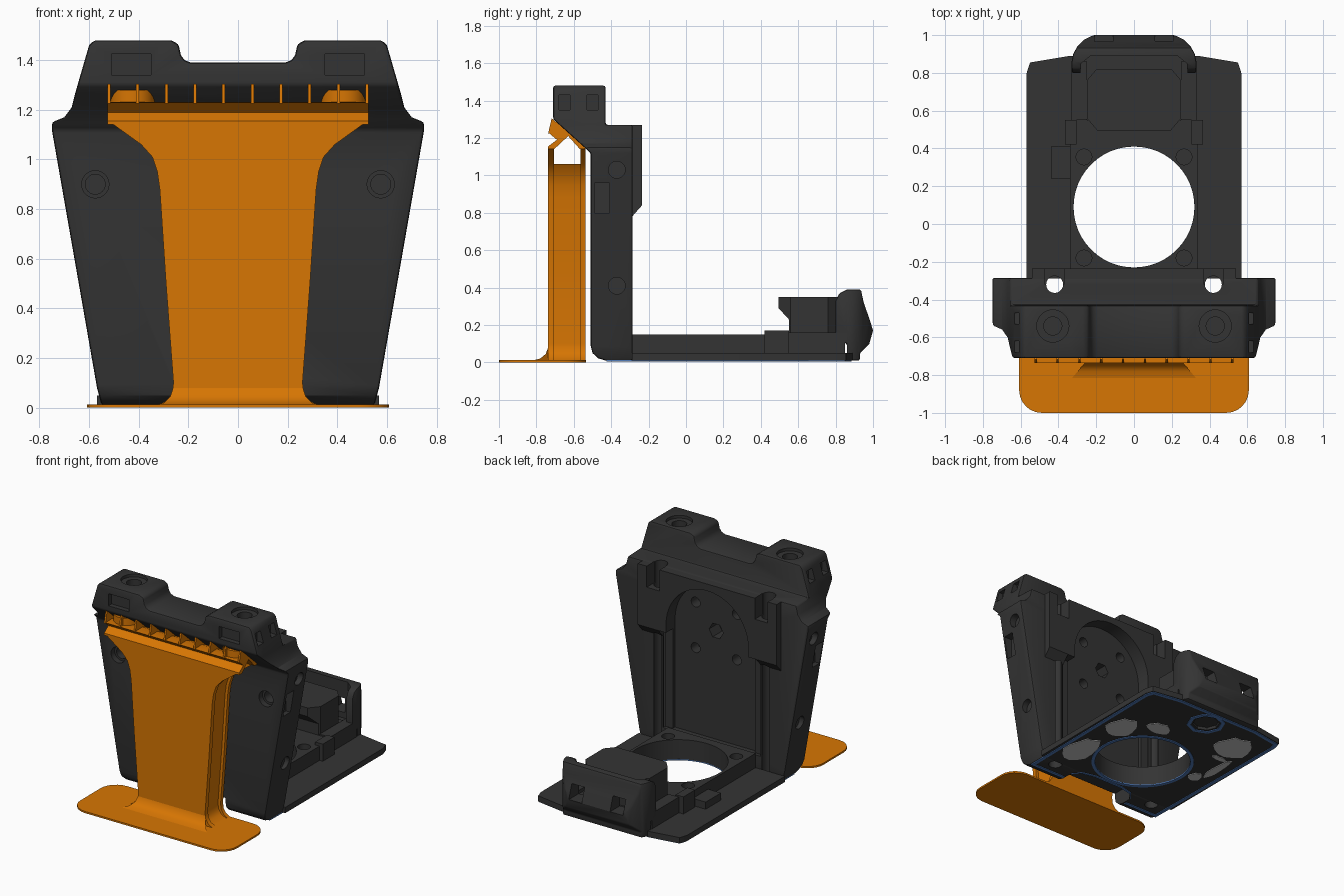
import bpy, bmesh, math
from math import sin, cos, pi

if "Cube" in bpy.data.objects:
    bpy.data.objects.remove(bpy.data.objects["Cube"], do_unlink=True)


def material(name, rgb):
    m = bpy.data.materials.new(name)
    m.use_nodes = True
    m.diffuse_color = (*rgb, 1)
    m.node_tree.nodes["Principled BSDF"].inputs["Base Color"].default_value = (*rgb, 1)
    return m


DARK = material("dark grey plastic", (.034, .034, .034))
ORANGE = material("orange plastic", (.68, .18, .001))
GREY = material("light grey", (.55, .55, .55))
BLUE = material("blue", (.08, .2, .5))
parts = []


def prism(name, pts, axis, a, b, mat=DARK):
    """Extrude a 2D profile along an axis from a to b."""
    place = {"x": lambda p, t: (t, p[0], p[1]),
             "y": lambda p, t: (p[0], t, p[1]),
             "z": lambda p, t: (p[0], p[1], t)}[axis]
    bm = bmesh.new()
    lo = [bm.verts.new(place(p, a)) for p in pts]
    hi = [bm.verts.new(place(p, b)) for p in pts]
    bm.faces.new(lo)
    bm.faces.new(hi[::-1])
    for i in range(len(pts)):
        j = (i + 1) % len(pts)
        bm.faces.new((lo[i], lo[j], hi[j], hi[i]))
    bmesh.ops.recalc_face_normals(bm, faces=bm.faces)
    me = bpy.data.meshes.new(name)
    bm.to_mesh(me)
    bm.free()
    me.materials.append(mat)
    ob = bpy.data.objects.new(name, me)
    bpy.context.collection.objects.link(ob)
    parts.append(ob)
    return ob


def rect(x0, x1, y0, y1):
    return [(x0, y0), (x1, y0), (x1, y1), (x0, y1)]


def circle(x, y, r, n=32):
    return [(x + r * cos(2 * pi * i / n), y + r * sin(2 * pi * i / n)) for i in range(n)]


def mirrored(half):
    return half + [(-x, y) for x, y in reversed(half)]


def rounded(x, y0, y1, r, n=6):
    """Rectangle centred on x = 0 with round corners."""
    half = [(x - r + r * sin(k * pi / 2 / n), y0 + r - r * cos(k * pi / 2 / n)) for k in range(n + 1)]
    half += [(x - r + r * cos(k * pi / 2 / n), y1 - r + r * sin(k * pi / 2 / n)) for k in range(n + 1)]
    return mirrored(half)


def apply(ob, kind, **settings):
    mod = ob.modifiers.new(kind.lower(), kind)
    for k, v in settings.items():
        setattr(mod, k, v)
    bpy.context.view_layer.objects.active = ob
    bpy.ops.object.modifier_apply(modifier=mod.name)


def boolean(ob, cutter, op="DIFFERENCE"):
    apply(ob, "BOOLEAN", object=cutter, operation=op, solver="EXACT")
    parts.remove(cutter)
    bpy.data.objects.remove(cutter, do_unlink=True)


def cut(ob, pts, axis, a, b):
    boolean(ob, prism("cutter", pts, axis, a, b))


def bevel(ob, width, segments=2):
    apply(ob, "BEVEL", width=width, segments=segments, limit_method="ANGLE", angle_limit=.6)


# Upright body: front outline crossed with the side profile
outline = mirrored([(.55, .01), (.568, .08), (.75, 1.12), (.75, 1.15), (.7, 1.17), (.67, 1.21),
                    (.655, 1.27), (.6, 1.46), (.58, 1.48), (.27, 1.48), (.24, 1.465),
                    (.23, 1.42), (.215, 1.4), (.19, 1.39)])
side = [(-.43, .01), (-.47, .022), (-.5, .05), (-.51, .09), (-.51, 1.12), (-.71, 1.3),
        (-.71, 1.48), (-.43, 1.48), (-.43, 1.27), (-.285, 1.27), (-.285, .01)]
body = prism("upright_body", outline, "y", -.8, -.1)
boolean(body, prism("side_profile", side, "x", -1, 1), "INTERSECT")
bevel(body, .012)

# Raised block behind the top of the body
upper = prism("upper_rear_block", [(-.31, 1.268), (-.235, 1.268), (-.235, .84), (-.288, .78), (-.31, .78)],
              "x", -.54, .54)

# Arched pocket in the back, with side rails
arch = [(.32 * cos(k * pi / 24), .9 + .32 * sin(k * pi / 24)) for k in range(25)]
arch += [(-.32, .14), (.32, .14)]
for ob in (body, upper):
    cut(ob, arch, "y", -.335, -.1)
    cut(ob, rect(-.38, .38, .14, .84), "y", -.31, -.1)
    for s in (-1, 1):
        cut(ob, circle(s * .42, -.32, .045, 20), "z", -.1, 1.4)
        cut(ob, rect(s * .42 - .05, s * .42 + .05, -.32, -.1), "z", 1.12, 1.4)

# Screw holes in the back panel
cut(body, circle(0, .9, .055, 6), "y", -.44, -.2)
for sx in (-1, 1):
    for sz in (-1, 1):
        cut(body, circle(sx * .16, .9 + sz * .16, .035, 16), "y", -.41, -.2)

# Front, top and side openings of the body
for s in (-1, 1):
    cut(body, circle(s * .575, .9, .055), "y", -.6, -.47)
    cut(body, circle(s * .575, .9, .04), "y", -.6, -.4)
    cut(body, rect(s * .43 - .08, s * .43 + .08, 1.34, 1.425), "y", -.8, -.675)
    cut(body, circle(s * .43, -.54, .085), "z", 1.46, 1.6)
    cut(body, circle(s * .43, -.54, .048), "z", 1.36, 1.6)
    for y in (-.65, -.5):
        a, b = sorted((s * .58, s * .8))
        cut(body, rect(y - .03, y + .03, 1.35, 1.43), "x", a, b)
    for profile, inner in ((rect(-.49, -.41, .8, .96), .66), (circle(-.37, 1.03, .045, 20), .69),
                           (circle(-.37, .41, .045, 20), .59)):
        a, b = sorted((s * inner, s * .9))
        cut(body, profile, "x", a, b)

# Base: thin flange, raised centre and a boss
flange = prism("base_flange", mirrored([(.568, -.288), (.568, .8), (.55, .855), (.34, .89)]), "z", .01, .05)
centre = prism("base_centre", rect(-.34, .34, -.288, .55), "z", .03, .15)
prism("base_tail", rect(-.33, .33, .545, .85), "z", .03, .135)
for ob in (flange, centre):
    cut(ob, circle(0, .09, .32, 64), "z", -.1, .3)
for sx in (-1, 1):
    for y in (-.18, .355):
        cut(centre, circle(sx * .265, y, .042, 20), "z", .1, .3)
    prism("base_step", rect(sx * .335 - .03, sx * .335 + .03, .42, .55), "z", .04, .17)
prism("base_boss", rect(-.44, -.335, .24, .41), "z", .04, .1)
cut(flange, circle(0, .75, .09, 8), "z", -.1, .1)

# Arched notch under the front of the body and base
notch = mirrored([(.26, -.7), (.26, -.36), (.22, -.3), (.12, -.275)])
for ob in (body, flange, centre):
    cut(ob, notch, "z", -.1, .12)

# Connector block on the base
block = prism("connector_block", [(.55, .13), (.55, .23), (.495, .29), (.495, .35), (.82, .35), (.82, .13)],
              "x", -.25, .25)
boolean(block, prism("block_plan", mirrored([(.19, .49), (.25, .56), (.25, .76), (.19, .83)]), "z", 0, .5),
        "INTERSECT")
for s in (-1, 1):
    prism("connector_shoulder", rect(s * .29 - .04, s * .29 + .04, .55, .86), "z", .12, .16)

# Rear clip: curved wall with two windows
clip = prism("rear_clip", [(.86, .01), (.93, .01), (.93, .05), (.98, .1), (1, .17), (.985, .22), (.95, .32),
                           (.935, .39), (.86, .39), (.82, .37), (.8, .33), (.8, .12), (.86, .1)], "x", -.4, .4)
plan = mirrored([(.33, .7), (.33, .86), (.322, .9), (.3, .94), (.265, .975), (.225, .995), (.18, 1.01)])
boolean(clip, prism("clip_plan", plan, "z", -.1, .6), "INTERSECT")
bevel(clip, .012)
cut(clip, mirrored([(.29, .7), (.28, .85), (.23, .89)]), "z", .13, .6)
for s in (-1, 1):
    cut(clip, rect(s * .16 - .05, s * .16 + .05, .17, .27), "y", .85, 1.1)

# Underside inlays
def inlay_ring(name, outer, inner):
    cut(prism(name, outer, "z", .005, .0125, BLUE), inner, "z", -.1, .1)


edge = mirrored([(.12, -.275), (.22, -.3), (.27, -.36), (.27, -.425), (.545, -.425), (.562, .8),
                 (.545, .85), (.33, .885)])
inlay_ring("edge_inlay", edge, [(x * .96, .24 + (y - .24) * .965) for x, y in edge])
inlay_ring("hole_inlay", circle(0, .09, .343, 48), circle(0, .09, .32, 48))
inlay_ring("recess_inlay", circle(0, .75, .13, 8), circle(0, .75, .105, 8))
for x, y, rx, ry in ((.42, -.05, .1, .16), (.4, .35, .1, .12), (.2, .5, .09, .06),
                     (-.35, .62, .13, .13), (-.45, .33, .03, .14), (-.4, .16, .045, .05),
                     (-.37, .45, .06, .02)):
    blob = [(x + rx * px * (1 + .12 * sin(5 * i)), y + ry * py * (1 + .12 * cos(3 * i)))
            for i, (px, py) in enumerate(circle(0, 0, 1, 14))]
    prism("patch_inlay", blob, "z", .005, .0125, GREY)

# Orange support: brim, two skins and a recessed core
prism("support_brim", rounded(.608, -1, -.535, .12), "z", 0, .012, ORANGE)
skin = [(.32, .01), (.285, .03), (.265, .06), (.26, .1), (.29, .5), (.315, .88), (.325, .95),
        (.345, 1.01), (.39, 1.06), (.515, 1.15)]
prism("support_front_skin", mirrored(skin), "y", -.737, -.705, ORANGE)
prism("support_back_skin", mirrored(skin), "y", -.565, -.538, ORANGE)
core = [(x - .02, z) for x, z in skin[:8]] + [(.36, 1.06)]
prism("support_core", mirrored(core), "y", -.71, -.56, ORANGE)
fillet = prism("support_fillet", [(-.82, .011), (-.78, .02), (-.75, .045), (-.737, .08), (-.72, .08),
                                  (-.72, .011)], "x", -.4, .4, ORANGE)
boolean(fillet, prism("fillet_plan", mirrored([(.34, -.83), (.26, -.735), (.26, -.71)]), "z", 0, .2, ORANGE),
        "INTERSECT")

# Toothed roof of the support
roof = [(-.737, 1.14), (-.705, 1.14), (-.63, 1.21), (-.567, 1.14), (-.54, 1.14), (-.54, 1.152),
        (-.61, 1.213), (-.66, 1.232), (-.737, 1.23), (-.69, 1.19), (-.737, 1.155)]
prism("support_roof", roof, "x", -.525, .525, ORANGE)
for i in range(10):
    x = -.52 + i * 1.04 / 9
    prism("support_rib", [(-.737, 1.225), (-.718, 1.305), (-.6, 1.205), (-.65, 1.215)],
          "x", x - .006, x + .006, ORANGE)
for s in (-1, 1):
    prism("support_post", circle(s * .425, -.62, .09), "z", 1.225, 1.28, ORANGE)

bpy.ops.object.select_all(action="DESELECT")
for ob in parts:
    ob.select_set(True)
bpy.context.view_layer.objects.active = body
bpy.ops.object.shade_smooth_by_angle(angle=math.radians(30))
